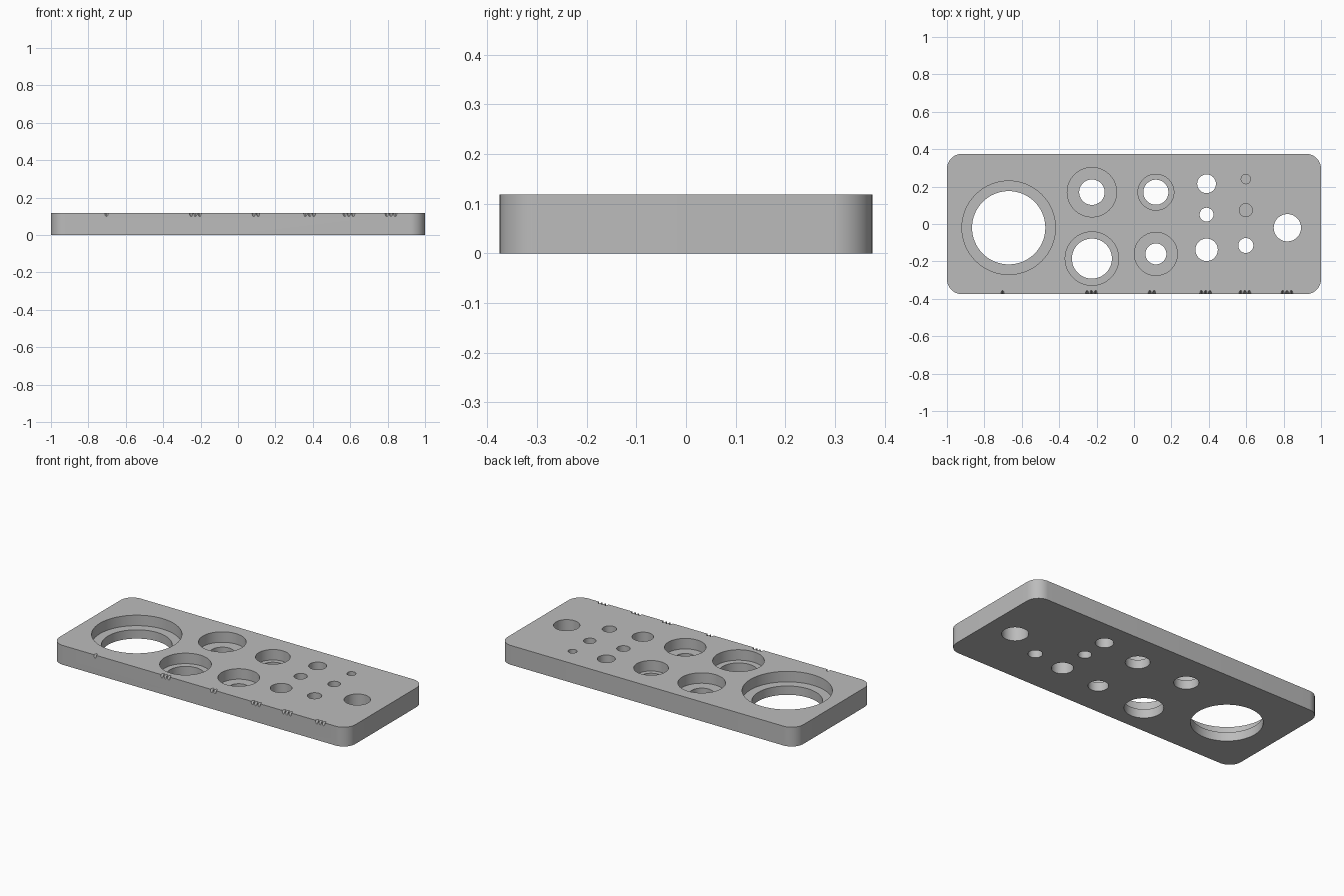
import bpy
import bmesh
from math import pi, radians
from mathutils import Matrix, Vector

if "Cube" in bpy.data.objects:
    bpy.data.objects.remove(bpy.data.objects["Cube"], do_unlink=True)

LENGTH, WIDTH, THICK, CORNER = 2.0, 0.75, 0.118, 0.08
BORE_DEPTH, BLIND_DEPTH = 0.064, 0.08

grey = bpy.data.materials.new("plain grey")
grey.use_nodes = True
colour = (0.5, 0.5, 0.5, 1)
grey.diffuse_color = colour
grey.node_tree.nodes["Principled BSDF"].inputs["Base Color"].default_value = colour


def to_object(name, bm):
    mesh = bpy.data.meshes.new(name)
    bm.to_mesh(mesh)
    bm.free()
    mesh.materials.append(grey)
    obj = bpy.data.objects.new(name, mesh)
    bpy.context.collection.objects.link(obj)
    return obj


def cylinder(name, radius, depth, matrix, sides=64):
    bm = bmesh.new()
    bmesh.ops.create_cone(bm, cap_ends=True, segments=sides, radius1=radius,
                          radius2=radius, depth=depth, matrix=matrix)
    return to_object(name, bm)


def cut(target, cutter):
    """Subtract the cutter from the target and remove the cutter."""
    mod = target.modifiers.new("cut", "BOOLEAN")
    mod.operation = "DIFFERENCE"
    mod.solver = "EXACT"
    mod.object = cutter
    bpy.context.view_layer.objects.active = target
    bpy.ops.object.modifier_apply(modifier=mod.name)
    bpy.data.objects.remove(cutter, do_unlink=True)


def drill(target, x, y, radius, floor):
    """Cut a vertical round hole from the top down to the given height."""
    top = THICK + 0.05
    place = Matrix.Translation((x, y, (top + floor) / 2))
    cut(target, cylinder("drill", radius, top - floor, place))


# Plate with rounded vertical corners
bm = bmesh.new()
bmesh.ops.create_cube(bm, size=1, matrix=Matrix.Translation((0, 0, THICK / 2))
                      @ Matrix.Diagonal((LENGTH, WIDTH, THICK, 1)))
uprights = [e for e in bm.edges
            if abs(e.verts[0].co.z - e.verts[1].co.z) > THICK / 2]
bmesh.ops.bevel(bm, geom=uprights, offset=CORNER, segments=12,
                profile=0.5, affect="EDGES")
plate = to_object("gauge_plate", bm)

# Stepped holes: x, y, wide upper radius, narrow through radius
for x, y, wide, narrow in [
        (-0.67, -0.02, 0.25, 0.196),
        (-0.225, 0.17, 0.132, 0.068),
        (-0.225, -0.185, 0.143, 0.107),
        (0.117, 0.17, 0.096, 0.067),
        (0.117, -0.16, 0.115, 0.056)]:
    drill(plate, x, y, wide, THICK - BORE_DEPTH)
    drill(plate, x, y, narrow, -0.05)

# Plain through holes
for x, y, radius in [
        (0.388, 0.215, 0.05), (0.388, 0.05, 0.037), (0.388, -0.138, 0.06),
        (0.598, -0.115, 0.04), (0.82, -0.02, 0.073)]:
    drill(plate, x, y, radius, -0.05)

# Blind holes
for x, y, radius in [(0.598, 0.24, 0.025), (0.598, 0.074, 0.035)]:
    drill(plate, x, y, radius, THICK - BLIND_DEPTH)

# Small counting notches across the front top edge
for centre, count in [(-0.703, 1), (-0.228, 3), (0.096, 2),
                      (0.383, 3), (0.593, 3), (0.818, 3)]:
    for i in range(count):
        x = centre + (i - (count - 1) / 2) * 0.023
        place = (Matrix.Translation(Vector((x, -WIDTH / 2, THICK)))
                 @ Matrix.Rotation(-pi / 4, 4, "X")
                 @ Matrix.Diagonal((0.009, 0.014, 1, 1)))
        cut(plate, cylinder("notch", 1, 0.1, place, 16))

# Smooth round walls, crisp rims
bpy.ops.object.select_all(action="DESELECT")
plate.select_set(True)
bpy.context.view_layer.objects.active = plate
bpy.ops.object.shade_smooth_by_angle(angle=radians(30))
